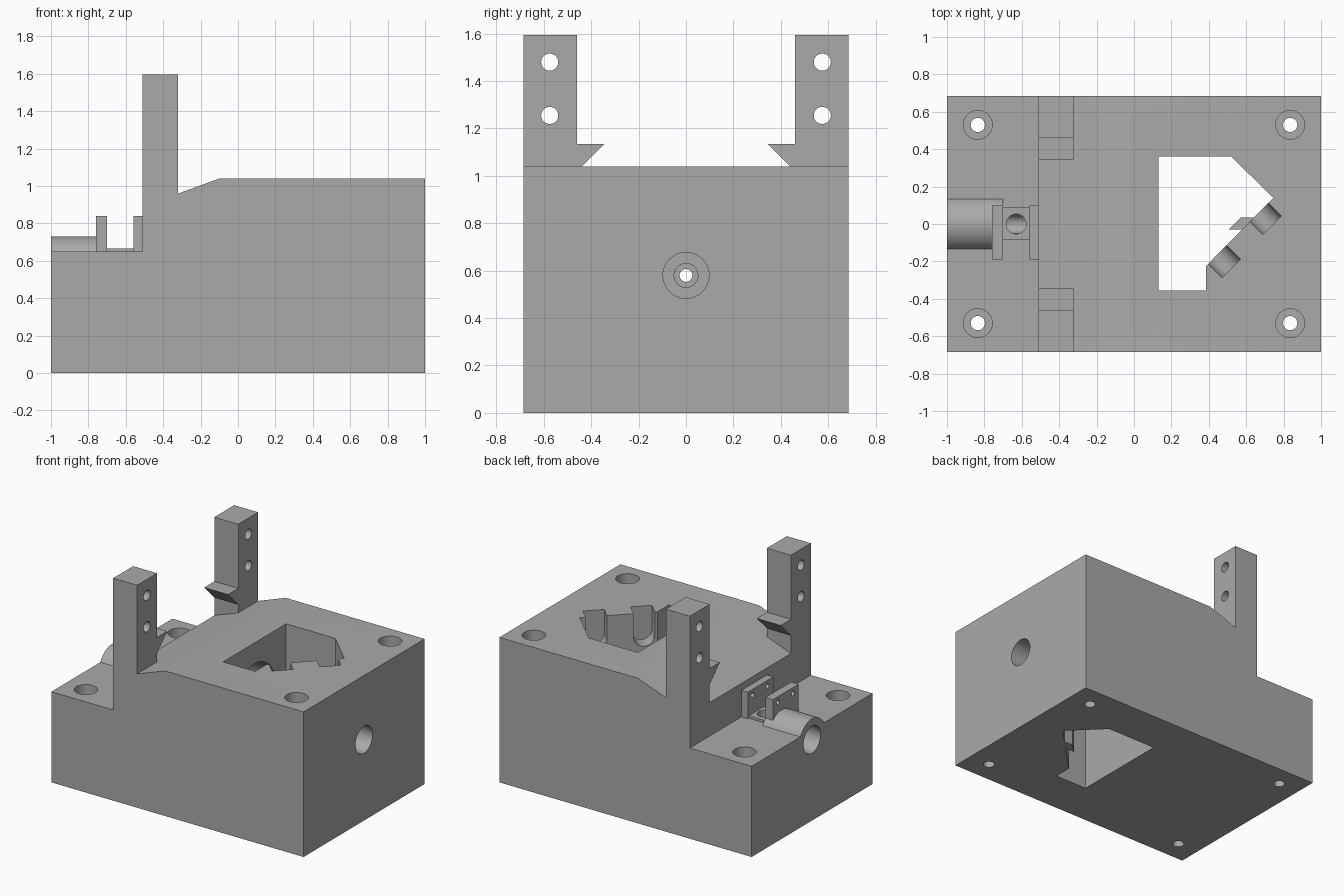
import bpy, bmesh, math
from mathutils import Matrix, Vector

cube = bpy.data.objects.get("Cube")
if cube:
    bpy.data.objects.remove(cube, do_unlink=True)

grey = bpy.data.materials.new("plain grey")
grey.use_nodes = True
GREY = (0.4, 0.4, 0.4, 1)
grey.diffuse_color = GREY
grey.node_tree.nodes["Principled BSDF"].inputs["Base Color"].default_value = GREY


def add_object(name, bm):
    bmesh.ops.recalc_face_normals(bm, faces=bm.faces)
    mesh = bpy.data.meshes.new(name)
    bm.to_mesh(mesh)
    bm.free()
    mesh.materials.append(grey)
    obj = bpy.data.objects.new(name, mesh)
    bpy.context.scene.collection.objects.link(obj)
    return obj


def prism(name, outline, direction):
    """Extrude a closed outline of 3D points along a direction."""
    bm = bmesh.new()
    face = bm.faces.new([bm.verts.new(p) for p in outline])
    new = bmesh.ops.extrude_face_region(bm, geom=[face])["geom"]
    bmesh.ops.translate(bm, vec=direction,
                        verts=[v for v in new if isinstance(v, bmesh.types.BMVert)])
    return add_object(name, bm)


def box(name, low, high):
    (x0, y0, z0), (x1, y1, z1) = low, high
    return prism(name, [(x0, y0, z0), (x1, y0, z0), (x1, y1, z0), (x0, y1, z0)],
                 (0, 0, z1 - z0))


def rod(name, start, end, radius):
    start, end = Vector(start), Vector(end)
    axis = end - start
    turn = axis.to_track_quat('Z', 'Y').to_matrix().to_4x4()
    bm = bmesh.new()
    bmesh.ops.create_cone(bm, cap_ends=True, segments=48, radius1=radius, radius2=radius,
                          depth=axis.length,
                          matrix=Matrix.Translation((start + end) / 2) @ turn)
    return add_object(name, bm)


# Stepped block with a sloping front ramp
HALF = 0.685
SIDE = [(-1, 0), (1, 0), (1, 1.04), (-0.1, 1.04), (-0.51, 0.89), (-0.51, 0.65), (-1, 0.65)]
body = prism("housing_block", [(x, -HALF, z) for x, z in SIDE], (0, 2 * HALF, 0))


def combine(tool, operation):
    mod = body.modifiers.new(tool.name, 'BOOLEAN')
    mod.operation, mod.solver, mod.object = operation, 'EXACT', tool
    bpy.context.view_layer.objects.active = body
    bpy.ops.object.modifier_apply(modifier=mod.name)
    bpy.data.objects.remove(tool, do_unlink=True)


def join(tool):
    combine(tool, 'UNION')


def cut(tool):
    combine(tool, 'DIFFERENCE')


# Upright posts with inward hooks and cross holes
POST = [(HALF, 0.7), (HALF, 1.595), (0.46, 1.595), (0.46, 1.135),
        (0.345, 1.135), (0.46, 1.02), (0.46, 0.7)]
for s in (-1, 1):
    join(prism("post", [(-0.51, s * y, z) for y, z in POST], (0.19, 0, 0)))
    for z in (1.255, 1.48):
        cut(rod("post_hole", (-0.6, s * 0.575, z), (-0.2, s * 0.575, z), 0.036))

# Rounded barrel, bracket plates and pad on the low shelf
BORE = 0.58
join(rod("barrel", (-1, 0, BORE), (-0.7, 0, BORE), 0.15))
for x0, x1 in ((-0.76, -0.70), (-0.56, -0.45)):
    join(box("bracket_plate", (x0, -0.19, 0.6), (x1, 0.1, 0.84)))
join(box("bracket_pad", (-0.72, -0.085, 0.6), (-0.54, 0.09, 0.667)))
for y in (-0.125, 0.045):
    cut(rod("bracket_hole", (-0.8, y, 0.8), (-0.48, y, 0.8), 0.018))

# Irregular pocket straight through the block
POCKET = [(0.13, 0.36), (0.52, 0.36), (0.745, 0.14), (0.385, -0.225),
          (0.385, -0.355), (0.13, -0.355)]
cut(prism("pocket", [(x, y, -0.1) for x, y in POCKET], (0, 0, 1.3)))

# Round-bottomed slots in the diagonal pocket wall
out = Vector((1, -1, 0)).normalized()
along = Vector((1, 1, 0)).normalized()
for x, y in ((0.67, 0.06), (0.453, -0.17)):
    start = Vector((x, y, 0.87)) - out * 0.03
    arc = [start + along * 0.07 * math.cos(a) + Vector((0, 0, 0.07 * math.sin(a)))
           for a in [math.pi * (1 + i / 20) for i in range(21)]]
    top = [arc[-1] + Vector((0, 0, 0.3)), arc[0] + Vector((0, 0, 0.3))]
    cut(prism("slot", arc + top, out * 0.125))

# Small ledge low on the diagonal wall
LEDGE = [(0.505, -0.03), (0.57, 0.035), (0.70, 0.035), (0.70, -0.03)]
join(prism("ledge", [(x, y, 0) for x, y in LEDGE], (0, 0, 0.3)))

# Rounded recess in the pocket wall and the stepped lengthwise bore
cut(rod("recess", (-0.1, 0, 0.65), (0.2, 0, 0.65), 0.24))
for x0, x1, r in ((-1.1, 1.1, 0.027), (-0.85, -0.45, 0.05), (0.5, 0.9, 0.05),
                  (-1.1, -0.8, 0.097), (0.75, 1.1, 0.097)):
    cut(rod("bore", (x0, 0, BORE), (x1, 0, BORE), r))
cut(rod("pad_hole", (-0.63, 0, BORE), (-0.63, 0, 0.75), 0.053))

# Counterbored bolt holes at the corners
for x in (-0.835, 0.835):
    for y in (-0.53, 0.53):
        cut(rod("bolt_shaft", (x, y, -0.1), (x, y, 1.2), 0.038))
        cut(rod("bolt_head", (x, y, 0.2), (x, y, 1.2), 0.077))

bpy.ops.object.select_all(action='DESELECT')
body.select_set(True)
bpy.context.view_layer.objects.active = body
bpy.ops.object.shade_smooth_by_angle(angle=math.radians(30))
